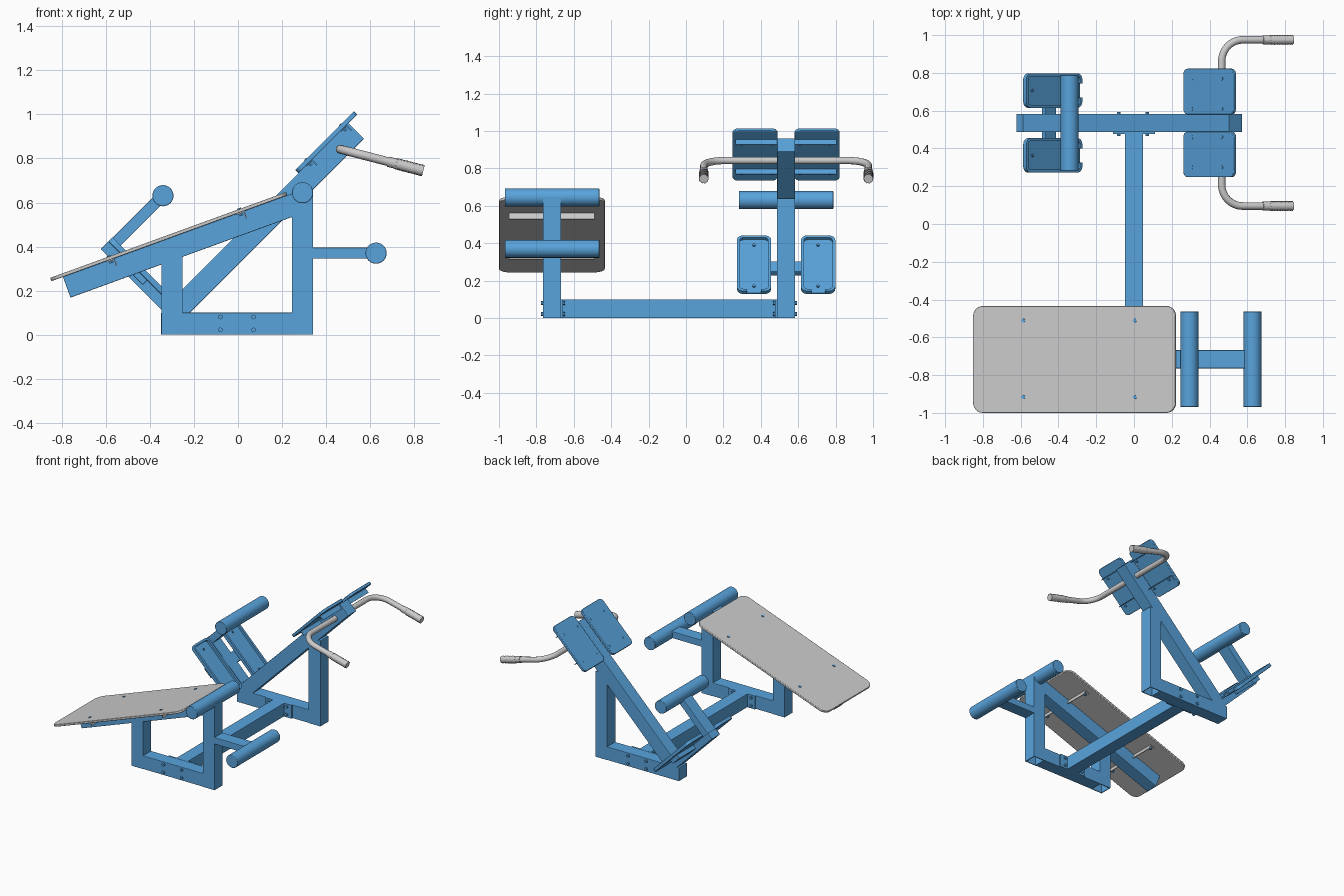
import bpy, bmesh
from math import radians, sin, cos, pi
from mathutils import Matrix, Vector

if "Cube" in bpy.data.objects:
    bpy.data.objects.remove(bpy.data.objects["Cube"])

blue = bpy.data.materials.new("blue_paint")
blue.diffuse_color = (0.1, 0.37, 0.72, 1)
blue.use_nodes = True
blue.node_tree.nodes["Principled BSDF"].inputs["Base Color"].default_value = blue.diffuse_color


def frame(x, y, z, angle):
    """Local x runs along the incline, local y is world y, local z is the normal."""
    return Matrix.Translation((x, y, z)) @ Matrix.Rotation(radians(-angle), 4, 'Y')


FRONT, BACK = -0.716, 0.535                   # y of the two stations
WORLD = Matrix.Identity(4)
BENCH = frame(-0.795, FRONT, 0.262, 20)       # top of the sit-up beam
HIP = frame(0.4, BACK, 0.859, 45)             # top of the hip-pad beam
FOOT = frame(-0.588, BACK, 0.424, -45)        # top of the foot beam
HANDLE = frame(0.464, BACK, 0.842, -14.5)


def finish(name, bm, M=WORLD, mat=blue, bevel=0, smooth=False):
    bmesh.ops.recalc_face_normals(bm, faces=bm.faces)
    me = bpy.data.meshes.new(name)
    bm.to_mesh(me)
    bm.free()
    me.transform(M)
    ob = bpy.data.objects.new(name, me)
    bpy.context.collection.objects.link(ob)
    if mat:
        me.materials.append(mat)
    if bevel:
        mod = ob.modifiers.new("edge", 'BEVEL')
        mod.width, mod.segments, mod.limit_method = bevel, 2, 'ANGLE'
    if smooth:
        bpy.ops.object.select_all(action='DESELECT')
        ob.select_set(True)
        bpy.context.view_layer.objects.active = ob
        bpy.ops.object.shade_smooth_by_angle(angle=radians(35))
    return ob


def box(name, M, lo, hi, mat=blue, bevel=0.003):
    bm = bmesh.new()
    lo, hi = Vector(lo), Vector(hi)
    T = Matrix.Translation((lo + hi) / 2) @ Matrix.Diagonal((*(hi - lo), 1))
    bmesh.ops.create_cube(bm, size=1, matrix=T)
    return finish(name, bm, M, mat, bevel)


def post(name, x, y, top):
    """Square tube, open at the bottom."""
    bm = bmesh.new()
    square = [(-1, -1), (1, -1), (1, 1), (-1, 1)]
    loops = [[bm.verts.new((x + r * a, y + r * b, z)) for a, b in square]
             for r, z in ((0.048, top), (0.048, 0), (0.042, 0), (0.042, top - 0.01))]
    for A, B in zip(loops, loops[1:]):
        for i in range(4):
            j = (i + 1) % 4
            bm.faces.new((A[i], A[j], B[j], B[i]))
    bm.faces.new(loops[0])
    bm.faces.new(loops[3])
    finish(name, bm)


def outline(x0, x1, y0, y1, r):
    pts = []
    for k, (cx, cy) in enumerate([(x1 - r, y1 - r), (x0 + r, y1 - r), (x0 + r, y0 + r), (x1 - r, y0 + r)]):
        for i in range(7):
            a = pi / 2 * (k + i / 6)
            pts.append((cx + r * cos(a), cy + r * sin(a)))
    return pts


def extrude(bm, faces, h):
    g = bmesh.ops.extrude_face_region(bm, geom=faces)
    bmesh.ops.translate(bm, vec=(0, 0, h), verts=[v for v in g["geom"] if isinstance(v, bmesh.types.BMVert)])


def plate(name, M, x0, x1, y0, y1, r, z0, z1, mat=blue):
    bm = bmesh.new()
    f = bm.faces.new([bm.verts.new((*p, z0)) for p in outline(x0, x1, y0, y1, r)])
    extrude(bm, [f], z1 - z0)
    finish(name, bm, M, mat, 0.003, True)


def rim(name, M, x0, x1, y0, y1, r, t, z0, z1):
    """Raised edge of a foot tray, open in the middle of its lower side."""
    bm = bmesh.new()
    q = (y1 - y0) * 0.3
    rings = []
    for d in (0, t):
        pts = [(x1 - d, y0 + q)][::-1] + []
        loop = outline(x0 + d, x1 - d, y0 + d, y1 - d, r - d)
        rings.append([bm.verts.new((*p, z0)) for p in [(x1 - d, y1 - q)] + loop + pts])
    A, B = rings
    fs = [bm.faces.new((A[i], A[i + 1], B[i + 1], B[i])) for i in range(len(A) - 1)]
    extrude(bm, fs, z1 - z0)
    finish(name, bm, M, smooth=True)


def roller(name, x, y, z, length=0.505, r=0.048):
    bm = bmesh.new()
    bmesh.ops.create_cone(bm, cap_ends=True, segments=40, radius1=r, radius2=r, depth=length,
                          matrix=Matrix.Rotation(pi / 2, 4, 'X'))
    finish(name, bm, Matrix.Translation((x, y, z)), bevel=0.003, smooth=True)


def bolts(name, M, points, axis='Z', r=0.011, h=0.012):
    bm = bmesh.new()
    R = Matrix.Rotation(pi / 2, 4, 'X') if axis == 'Y' else WORLD
    for p in points:
        bmesh.ops.create_cone(bm, cap_ends=True, segments=6, radius1=r, radius2=r, depth=h,
                              matrix=Matrix.Translation(p) @ R)
    finish(name, bm, M)


def angle_bar(name, M, x, y0, y1, mat=blue):
    """L-section bracket hanging under a board or pad."""
    bm = bmesh.new()
    prof = [(-.02, 0), (.02, 0), (.02, -.035), (.015, -.035), (.015, -.005), (-.02, -.005)]
    f = bm.faces.new([bm.verts.new((x + a, y0, b)) for a, b in prof])
    g = bmesh.ops.extrude_face_region(bm, geom=[f])
    bmesh.ops.translate(bm, vec=(0, y1 - y0, 0), verts=[v for v in g["geom"] if isinstance(v, bmesh.types.BMVert)])
    finish(name, bm, M, mat)


# Floor frame: two base beams joined by a bolted cross beam
box("front_base", WORLD, (-0.26, FRONT - .048, 0), (0.25, FRONT + .048, 0.1))
box("back_base", WORLD, (-0.35, BACK - .048, 0), (0.25, BACK + .048, 0.1))
box("cross_beam", WORLD, (-0.048, FRONT + .048, 0), (0.048, BACK - .048, 0.1))
for label, y, s in (("front", FRONT, 1), ("back", BACK, -1)):
    ys = sorted((y + s * .048, y + s * .058))
    box(label + "_flange", WORLD, (-0.11, ys[0], 0), (0.11, ys[1], 0.1), bevel=0)
    bolts(label + "_flange_bolts", WORLD,
          [(x, y + o, z) for x in (-.08, .07) for z in (.022, .08) for o in (s * .063, -s * .053)], 'Y')

# Sit-up bench
post("bench_low_post", -0.3, FRONT, 0.37)
post("bench_high_post", 0.293, FRONT, 0.64)
box("bench_beam", BENCH, (0, -.048, -.1), (1.125, .048, 0))
plate("bench_board", BENCH, -0.056, 1.085, -.284, .282, 0.055, 0, 0.016, None)
for i, x in enumerate((.229, .857)):
    angle_bar(f"board_bracket_{i}", BENCH, x, -.23, .227, None)
bolts("board_bolts", BENCH, [(x, y, z) for x in (.229, .857) for y in (-.2, .205) for z in (.014, -.01)])
roller("knee_roller", 0.293, FRONT, 0.645)
box("ankle_arm", WORLD, (0.335, FRONT - .048, 0.345), (0.62, FRONT + .048, 0.395))
roller("ankle_roller", 0.627, FRONT, 0.37)

# Back-extension station: post, inclined beam and hip pads
post("hip_post", 0.293, BACK, 0.64)
box("hip_beam", HIP, (-1.05, -.048, -.1), (0.144, .048, 0))
for side, y0, y1 in (("near", -.287, -.045), ("far", .045, .287)):
    plate(side + "_hip_pad", HIP, -0.178, 0.2, y0, y1, 0.03, 0, 0.02)
for i, x in enumerate((-.11, .113)):
    angle_bar(f"pad_bracket_{i}", HIP, x, -.27, .27)
bolts("pad_bolts", HIP, [(x, y, z) for x in (-.11, .113) for y in (-.235, -.075, .075, .235) for z in (.017, -.01)],
      r=0.009)

# Foot beam, trays and calf roller
box("foot_beam", FOOT, (0, -.048, -.05), (0.5, .048, 0))
box("calf_arm", FOOT, (0.002, -.048, -.002), (0.053, .048, 0.3))
roller("calf_roller", -0.341, BACK, 0.631)
box("tray_crossbar", FOOT, (0.17, -.24, -.03), (0.25, .24, 0))
for side, y0, y1 in (("near", -.263, -.08), ("far", .08, .263)):
    plate(side + "_foot_tray", FOOT, 0, 0.42, y0, y1, 0.035, 0, 0.008)
    rim(side + "_tray_rim", FOOT, 0, 0.42, y0, y1, 0.035, 0.016, 0.006, 0.025)
    bolts(side + "_tray_bolts", FOOT, [(x, (y0 + y1) / 2, .01) for x in (.06, .37)], r=0.008)

# Handlebar: one bent pipe through the hip beam
half = [(0.37, .44)] + [(0.115 - 0.115 * sin(a), .325 + .115 * cos(a)) for a in [pi / 2 * i / 10 for i in range(11)]]
path = half + [(x, -y) for x, y in reversed(half)]
cu = bpy.data.curves.new("handlebar", 'CURVE')
cu.dimensions, cu.bevel_depth, cu.bevel_resolution, cu.use_fill_caps = '3D', 0.02, 4, True
sp = cu.splines.new('POLY')
sp.points.add(len(path) - 1)
for p, (x, y) in zip(sp.points, path):
    p.co = (x, y, 0, 1)
bar = bpy.data.objects.new("handlebar", cu)
bpy.context.collection.objects.link(bar)
bar.matrix_world = HANDLE
bpy.ops.object.select_all(action='DESELECT')
bar.select_set(True)
bpy.context.view_layer.objects.active = bar
bpy.ops.object.convert(target='MESH')
bpy.ops.object.shade_smooth_by_angle(angle=radians(35))

# Knurled grips with a smooth collar
for side, y in (("near", -.44), ("far", .44)):
    bm = bmesh.new()
    n = 20
    xs = [0.225] + [0.26 + 0.13 * i / 18 for i in range(19)]
    rings = [[bm.verts.new((x, y + r * cos(a), r * sin(a)))
              for j in range(n) for a in [2 * pi * j / n]
              for r in [0.0235 if k < 2 else (0.0265 if (j + k) % 2 else 0.0225)]]
             for k, x in enumerate(xs)]
    for A, B in zip(rings, rings[1:]):
        for j in range(n):
            bm.faces.new((A[j], A[(j + 1) % n], B[(j + 1) % n], B[j]))
    bm.faces.new(rings[0])
    bm.faces.new(rings[-1])
    finish(side + "_grip", bm, HANDLE, None)
